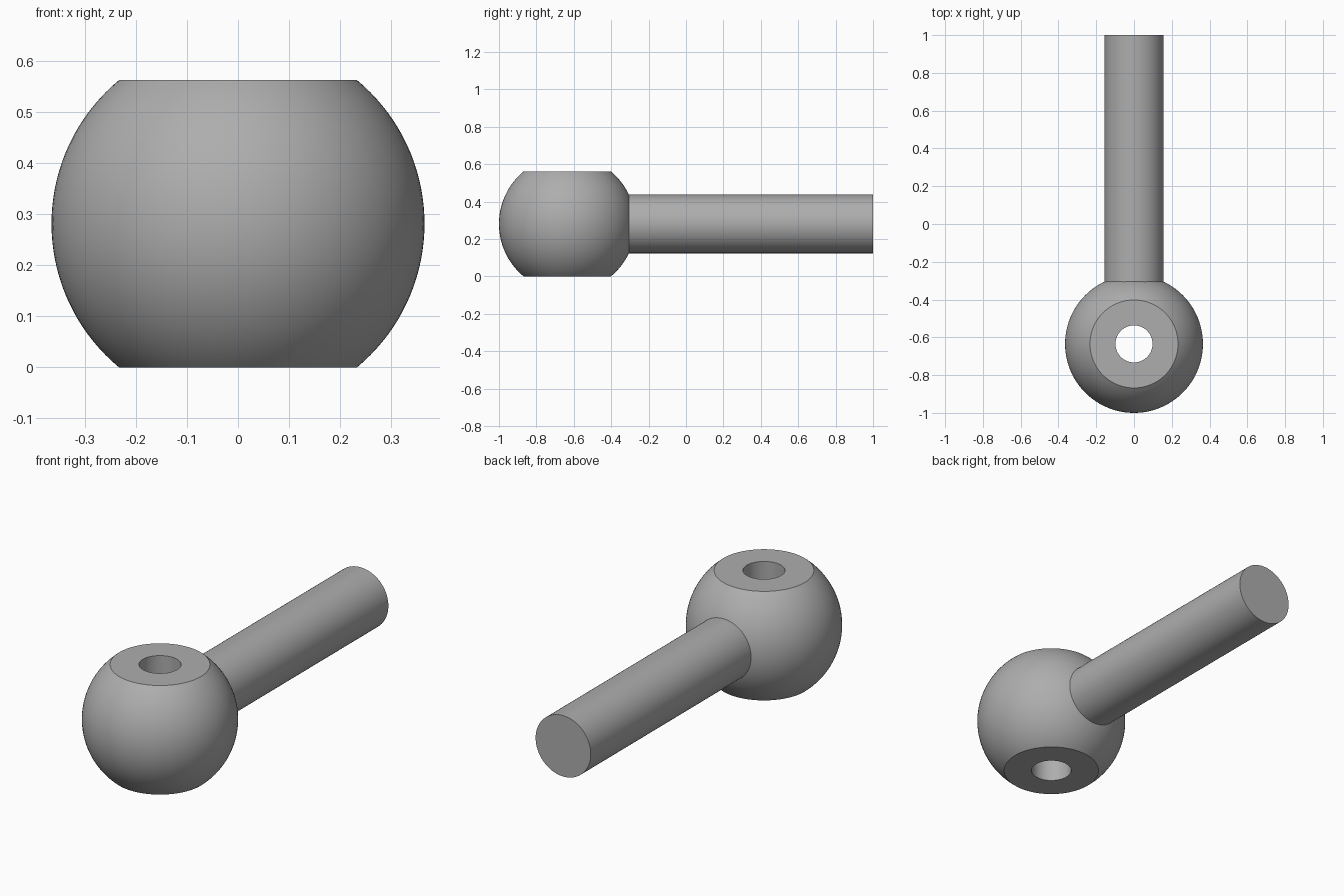
import bpy
import bmesh
import math
from mathutils import Matrix, Vector

BALL_R, HALF_H, HOLE_R, ROD_R = 0.365, 0.281, 0.098, 0.157
BALL_Y = BALL_R - 1
SEGMENTS = 96

cube = bpy.data.objects.get("Cube")
if cube:
    bpy.data.objects.remove(cube, do_unlink=True)

grey = bpy.data.materials.new("plain grey")
grey.use_nodes = True
colour = (0.42, 0.42, 0.42, 1)
grey.diffuse_color = colour
grey.node_tree.nodes["Principled BSDF"].inputs["Base Color"].default_value = colour


def lathe(name, profile, location, closed=False):
    """Revolve (radius, height) points around the z axis."""
    bm = bmesh.new()
    verts = [bm.verts.new((r, 0, z)) for r, z in profile]
    edges = [bm.edges.new(pair) for pair in zip(verts, verts[1:])]
    if closed:
        edges.append(bm.edges.new((verts[-1], verts[0])))
    bmesh.ops.spin(bm, geom=verts + edges, axis=(0, 0, 1), cent=(0, 0, 0),
                   angle=math.tau, steps=SEGMENTS)
    bmesh.ops.remove_doubles(bm, verts=bm.verts, dist=0.0001)
    bmesh.ops.recalc_face_normals(bm, faces=bm.faces)
    return finish(name, bm, location)


def finish(name, bm, location):
    mesh = bpy.data.meshes.new(name)
    bm.to_mesh(mesh)
    bm.free()
    mesh.materials.append(grey)
    obj = bpy.data.objects.new(name, mesh)
    obj.location = location
    bpy.context.collection.objects.link(obj)
    bpy.ops.object.select_all(action="DESELECT")
    obj.select_set(True)
    bpy.context.view_layer.objects.active = obj
    bpy.ops.object.shade_smooth_by_angle(angle=math.radians(30))
    return obj


# Ball with flat top and bottom and a vertical through hole
limit = math.asin(HALF_H / BALL_R)
steps = 36
arc = [(BALL_R * math.cos(a), BALL_R * math.sin(a))
       for a in (limit * (2 * i / steps - 1) for i in range(steps + 1))]
lathe("drilled_ball", arc + [(HOLE_R, HALF_H), (HOLE_R, -HALF_H)],
      (0, BALL_Y, HALF_H), closed=True)

# Straight round rod, its root just sunk into the back of the ball
root = BALL_Y + math.sqrt(BALL_R ** 2 - ROD_R ** 2) - 0.01
bm = bmesh.new()
bmesh.ops.create_cone(bm, cap_ends=True, segments=SEGMENTS, radius1=ROD_R,
                      radius2=ROD_R, depth=1 - root,
                      matrix=Matrix.Rotation(math.pi / 2, 4, "X"))
finish("rod", bm, Vector((0, (1 + root) / 2, HALF_H)))
